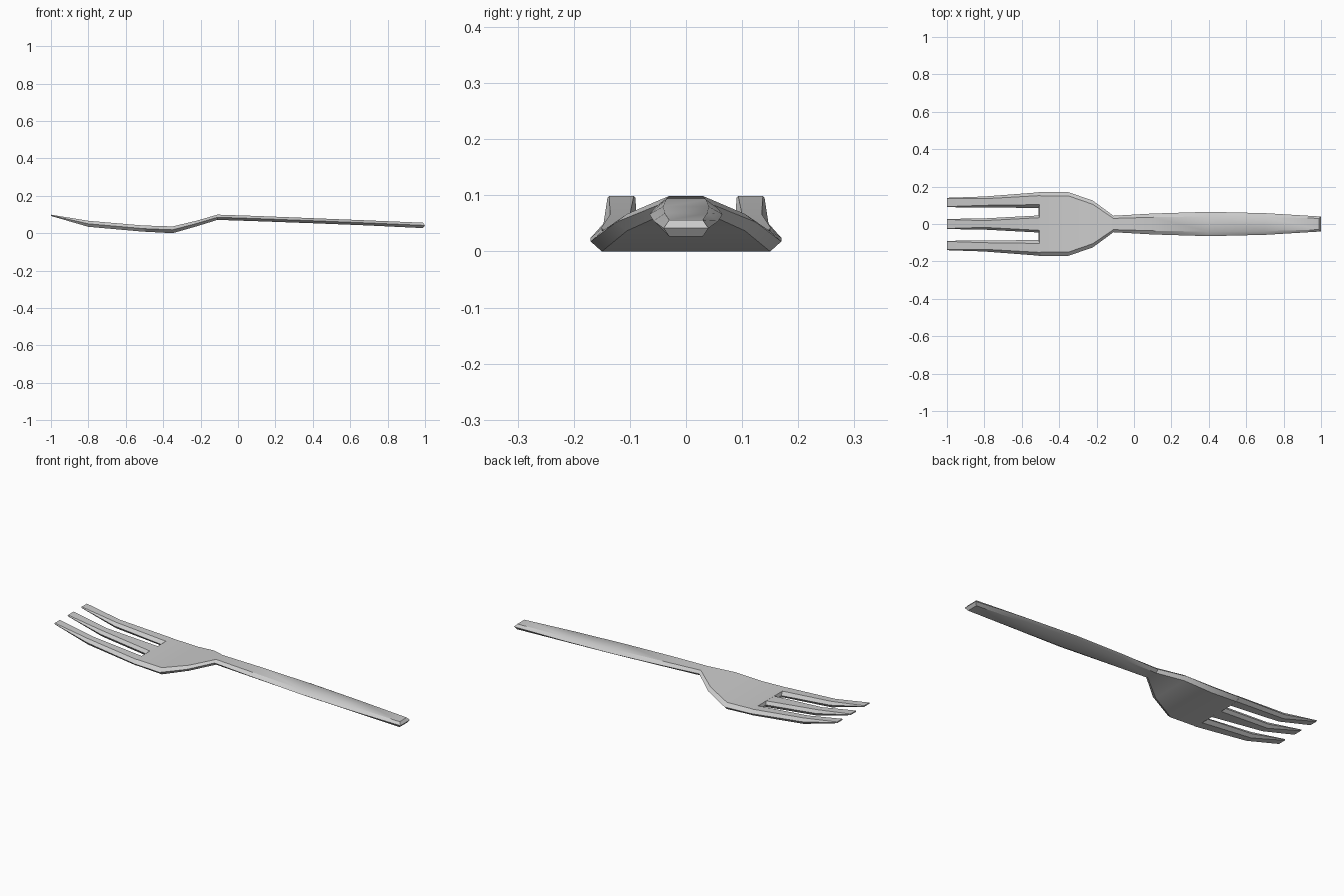
import bpy, bmesh, math

if "Cube" in bpy.data.objects:
    bpy.data.objects.remove(bpy.data.objects["Cube"])


def loft(name, stations, mirror=False):
    """Skin six-sided sections; station = x, y_low, y_high, z_bottom, z_top, chamfer, end lean."""
    bm = bmesh.new()
    rings = []
    for x, y0, y1, zb, zt, c, lean in stations:
        zm = (zb + zt) / 2
        pts = [(x - lean, y0 + c, zb), (x - lean, y1 - c, zb), (x, y1, zm),
               (x - lean, y1 - c, zt), (x - lean, y0 + c, zt), (x, y0, zm)]
        rings.append([bm.verts.new(p) for p in pts])
    for a, b in zip(rings, rings[1:]):
        for i in range(6):
            j = (i + 1) % 6
            bm.faces.new((a[i], a[j], b[j], b[i]))
    # Caps, split along the mid line so a leaning end stays planar
    for r in (rings[0], rings[-1]):
        mid = bm.edges.get((r[2], r[5]))
        if mid is None:
            bm.faces.new((r[0], r[1], r[2], r[5]))
            bm.faces.new((r[5], r[2], r[3], r[4]))
    bmesh.ops.recalc_face_normals(bm, faces=bm.faces)
    me = bpy.data.meshes.new(name)
    bm.to_mesh(me)
    bm.free()
    ob = bpy.data.objects.new(name, me)
    bpy.context.collection.objects.link(ob)
    if mirror:
        m = ob.modifiers.new("Mirror", 'MIRROR')
        m.use_axis = (False, True, False)
        m.use_mirror_merge = False
    bpy.ops.object.select_all(action='DESELECT')
    ob.select_set(True)
    bpy.context.view_layer.objects.active = ob
    bpy.ops.object.shade_smooth_by_angle(angle=math.radians(32))
    return ob


# Head and handle: x, half width, bottom, top, chamfer, end lean
body = [
    (-0.51, 0.17, 0.008, 0.041, 0.02, -0.006),
    (-0.35, 0.17, 0.0, 0.036, 0.02, 0),
    (-0.22, 0.125, 0.037, 0.067, 0.02, 0),
    (-0.11, 0.044, 0.071, 0.099, 0.014, 0),
    (0.10, 0.056, 0.064, 0.092, 0.02, 0),
    (0.40, 0.065, 0.053, 0.08, 0.024, 0),
    (0.70, 0.058, 0.041, 0.068, 0.02, 0),
    (1.00, 0.04, 0.027, 0.056, 0.01, 0.012),
]
loft("head_and_handle", [(x, -w, w, b, t, c, e) for x, w, b, t, c, e in body])

# Centre tine
loft("centre_tine", [
    (-1.00, -0.027, 0.027, 0.092, 0.099, 0.003, 0),
    (-0.80, -0.030, 0.030, 0.034, 0.066, 0.012, 0),
    (-0.50, -0.046, 0.046, 0.0075, 0.0405, 0.012, 0),
])

# Outer tines, mirrored across the centre line
loft("outer_tines", [
    (-1.00, 0.090, 0.140, 0.092, 0.099, 0.003, 0),
    (-0.80, 0.088, 0.147, 0.034, 0.066, 0.012, 0),
    (-0.50, 0.086, 0.170, 0.0075, 0.0405, 0.018, 0),
], mirror=True)
